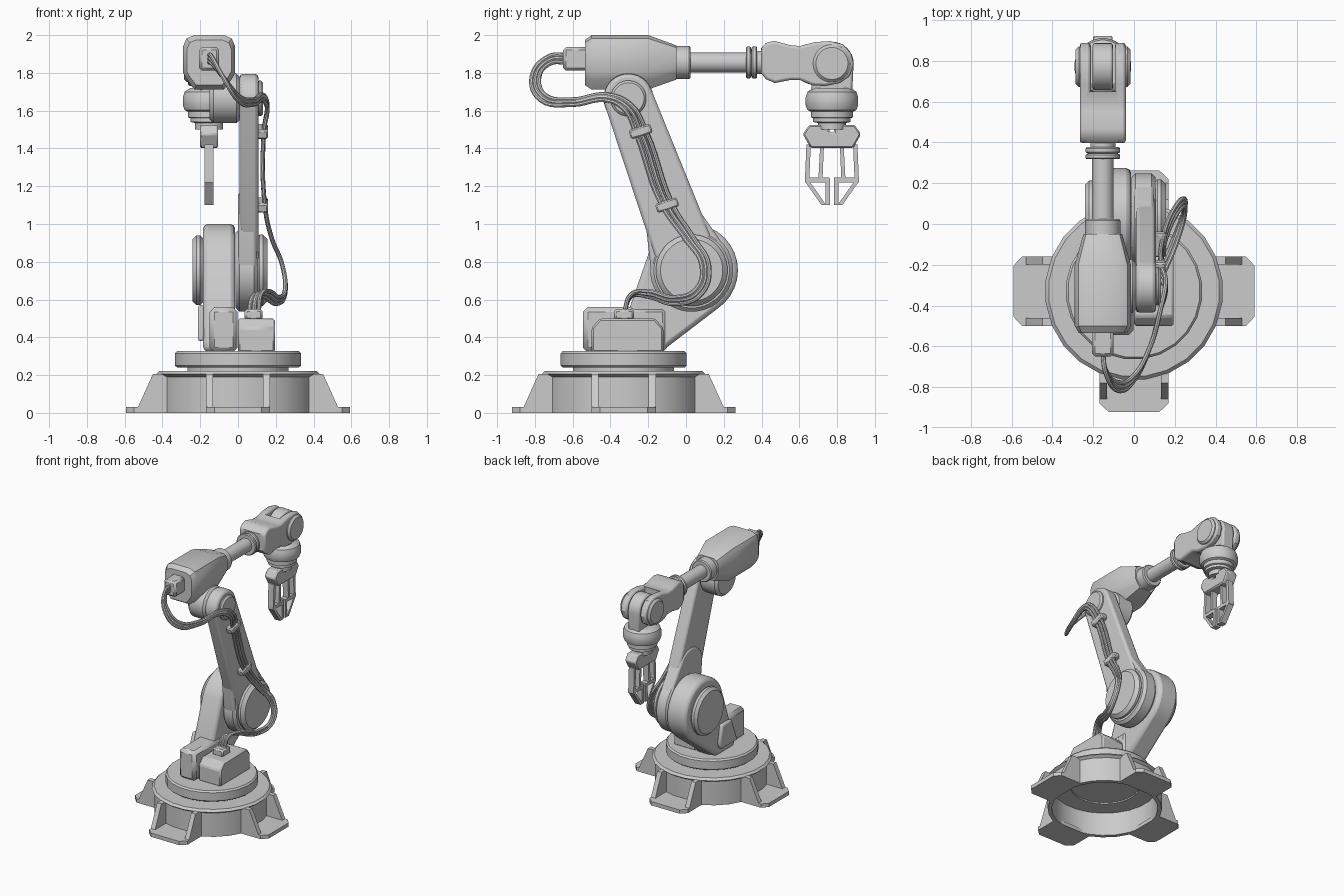
import bpy, bmesh, math
from mathutils import Vector, Matrix
from mathutils.geometry import convex_hull_2d

if "Cube" in bpy.data.objects:
    bpy.data.objects.remove(bpy.data.objects["Cube"])

metal = bpy.data.materials.new("light_grey")
metal.diffuse_color = (0.6, 0.6, 0.6, 1)
metal.use_nodes = True
metal.node_tree.nodes["Principled BSDF"].inputs["Base Color"].default_value = metal.diffuse_color
CX, CY = -0.153, -0.33      # forearm centre line (x), turntable centre (y)


def shade(ob):
    for o in bpy.context.selected_objects:
        o.select_set(False)
    ob.select_set(True)
    bpy.context.view_layer.objects.active = ob
    bpy.ops.object.shade_smooth_by_angle(angle=math.radians(32))


def finish(name, bm, bevel=0, seg=2):
    bmesh.ops.remove_doubles(bm, verts=bm.verts, dist=1e-5)
    bmesh.ops.recalc_face_normals(bm, faces=bm.faces)
    me = bpy.data.meshes.new(name)
    bm.to_mesh(me)
    bm.free()
    me.materials.append(metal)
    ob = bpy.data.objects.new(name, me)
    bpy.context.collection.objects.link(ob)
    shade(ob)
    if bevel:
        m = ob.modifiers.new("bevel", 'BEVEL')
        m.width, m.segments, m.limit_method = bevel, seg, 'ANGLE'
        m.angle_limit = math.radians(40)
    return ob


def loft(bm, rings):
    """Skin a stack of equal rings and cap both ends."""
    vs = [[bm.verts.new(p) for p in r] for r in rings]
    n = len(vs[0])
    for a, b in zip(vs, vs[1:]):
        for i in range(n):
            bm.faces.new((a[i], a[(i + 1) % n], b[(i + 1) % n], b[i]))
    bm.faces.new(vs[0])
    bm.faces.new(vs[-1])


def prism(name, outlines, x0, x1, bevel=0, seg=2):
    """Extrude (y, z) outlines along x."""
    bm = bmesh.new()
    for o in outlines:
        loft(bm, [[(x, y, z) for y, z in o] for x in (x0, x1)])
    return finish(name, bm, bevel, seg)


def box(name, x0, x1, y0, y1, z0, z1, bevel=0, seg=1):
    return prism(name, [[(y0, z0), (y1, z0), (y1, z1), (y0, z1)]], x0, x1, bevel, seg)


def lathe(name, prof, at, axis=(0, 0, 1), n=32):
    """Spin (radius, height) points about an axis."""
    bm = bmesh.new()
    rot = Vector((0, 0, 1)).rotation_difference(Vector(axis)).to_matrix()
    rings = [[bm.verts.new(Vector(at) + rot @ Vector((r * math.cos(t), r * math.sin(t), h)))
              for t in (2 * math.pi * (i + .5) / n for i in range(n))] if r else
             [bm.verts.new(Vector(at) + rot @ Vector((0, 0, h)))] for r, h in prof]
    for a, b in zip(rings, rings[1:]):
        for i in range(n):
            j = (i + 1) % n
            q = [a[i % len(a)], a[j % len(a)], b[j % len(b)], b[i % len(b)]]
            bm.faces.new(list(dict.fromkeys(q)))
    return finish(name, bm)


def disc(name, r, x0, x1, y, z, c=0.015, n=32):
    """Cylinder along x with chamfered rims."""
    lathe(name, [(0, x0), (r - c, x0), (r, x0 + c), (r, x1 - c), (r - c, x1), (0, x1)],
          (0, y, z), (1, 0, 0), n)


def circle(y, z, r, n=32):
    return [(y + r * math.cos(2 * math.pi * i / n), z + r * math.sin(2 * math.pi * i / n))
            for i in range(n)]


def hull(pts):
    v = [Vector(p) for p in pts]
    return [tuple(v[i]) for i in convex_hull_2d(v)]


# Hollow base drum and turntable
lathe("base_drum", [(0, .222), (.42, .222), (.437, .205), (.415, .19), (.415, 0),
                    (.385, 0), (.385, .185), (.25, .185), (.25, .195), (0, .195)], (0, CY, 0), n=24)
lathe("turntable_neck", [(0, .2), (.27, .2), (.27, .25), (0, .25)], (0, CY, 0), n=24)
lathe("turntable", [(0, .24), (.325, .24), (.336, .25), (.336, .315), (.325, .327), (0, .327)],
      (0, CY, 0), n=24)

# Four feet, each a chamfered plate with two ribs
for k in range(4):
    bm = bmesh.new()
    plate = [(.37, -.17), (.55, -.17), (.592, -.125), (.592, .125), (.55, .17), (.37, .17)]
    loft(bm, [[(x, y, z) for x, y in plate] for z in (0, .03)])
    for y in (-.17, .132):
        rib = [(.37, .03), (.53, .03), (.45, .207), (.37, .207)]
        loft(bm, [[(x, yy, z) for x, z in rib] for yy in (y, y + .038)])
    bm.transform(Matrix.Translation((0, CY, 0)) @ Matrix.Rotation(k * math.pi / 2, 4, 'Z'))
    finish("foot_%d" % (k + 1), bm)

# Turret housings
box("turret_housing", -.15, -.002, -.545, -.10, .32, .56, .025)
prism("cable_housing", [[(-.50, .32), (-.12, .32), (-.12, .45), (-.165, .5), (-.455, .5), (-.5, .45)]],
      0, .195, .01, 1)
box("cable_socket", .035, .13, -.38, -.275, .49, .55, .012)

# Lower link with shoulder joint
SY, SZ, EY, EZ = .03, .755, -.305, 1.665
prism("lower_link", [hull(circle(SY, SZ, .245) + [(-.36, .325), (-.36, .38), (-.13, .325), (-.10, .36)])],
      -.185, -.015, .025)
prism("link_side_plate", [[(-.35, .38), (-.15, .38), (-.13, .42), (-.16, .57), (-.28, .57), (-.34, .42)]],
      -.212, -.18, .012)
disc("shoulder_cap_left", .185, -.24, -.18, SY, SZ, .02)
disc("shoulder_cap_right", .19, .09, .157, SY, SZ, .025)
disc("shoulder_disc", .22, -.012, .105, SY, SZ, .02)

# Upper arm, flared where it meets the shoulder
prism("upper_arm", [hull(circle(EY, EZ, .13) + circle(-.02, .89, .158))], .008, .108, .018)
prism("upper_arm_flare", [hull(circle(SY, SZ, .215) + circle(-.07, 1.02, .145))], 0, .098, .015)

# Elbow joint
disc("elbow_stub", .132, -.15, .012, EY, EZ, .02)
disc("elbow_cap", .095, .1, .133, EY, EZ, .012)

# Forearm housing lofted along y
bm = bmesh.new()
rings = []
for y, w, z0, z1, c in ((-.535, .118, 1.735, 1.975, .05), (-.5, .138, 1.712, 2.0, .06),
                        (-.20, .138, 1.712, 2.0, .06), (-.05, .095, 1.765, 1.945, .04)):
    k = c * .3
    right = [(w - c, z0), (w - k, z0 + c - k * .3), (w, z0 + c * 1.5), (w, z1 - c),
             (w - k, z1 - k), (w - c, z1)]
    rings.append([(CX + x, y, z) for x, z in right] + [(CX - x, y, z) for x, z in right[::-1]])
loft(bm, rings)
finish("forearm_housing", bm)
box("rear_plug", CX - .053, CX + .053, -.65, -.52, 1.812, 1.936, .015)

# Forearm tube with collars
FZ = 1.855
lathe("forearm_tube", [(0, -.06), (.08, -.06), (.087, -.05), (.087, .017), (.08, .025), (.053, .025),
                       (.053, .318), (.08, .318), (.086, .324), (.086, .338), (.08, .344), (.07, .346),
                       (.08, .348), (.086, .354), (.086, .37), (.08, .377), (.062, .377), (.062, .43),
                       (0, .43)], (CX, 0, FZ), (0, 1, 0), 24)

# Wrist body: solid rear half and a fork of two prongs
WY, WZ = .7725, 1.85
rear = [(.603, 1.762), (.55, 1.762), (.471, 1.746), (.423, 1.767), (.397, 1.80),
        (.397, 1.93), (.423, 1.958), (.466, 1.97), (.55, 1.947), (.603, 1.942)]
front = [(.683, 1.963), (.762, 1.968), (.83, 1.952), (.873, 1.905), (.889, 1.847),
         (.868, 1.783), (.815, 1.746), (.735, 1.73), (.667, 1.735)]
prism("wrist_body", [rear + [(.65, 1.955), (.65, 1.74)]], -.23, -.08)
for side, a, b in (("left", -.266, -.212), ("right", -.094, -.04)):
    prism("wrist_prong_" + side, [rear + front], a, b, .014)
disc("wrist_cap_left", .1, -.286, -.25, WY, WZ, .015)
disc("wrist_cap_right", .1, -.056, -.018, WY, WZ, .015)
prism("wrist_link", [hull(circle(WY, WZ, .115) + [(.665, 1.70), (.88, 1.70)])],
      CX - .05, CX + .05, .012)

# Wrist rotator
lathe("wrist_rotator", [(0, 1.5), (.075, 1.5), (.075, 1.535), (.1, 1.54), (.1, 1.56), (.112, 1.565),
                        (.112, 1.595), (.13, 1.603), (.14, 1.63), (.14, 1.67), (.13, 1.70),
                        (.1, 1.72), (0, 1.72)], (CX, WY, 0))

# Gripper palm with a notch, then two framed fingers
half = [(.012, 1.485), (.012, 1.525), (.12, 1.525), (.154, 1.475), (.112, 1.402)]
prism("gripper_palm", [[(WY + y, z) for y, z in half] + [(WY - y, z) for y, z in half[::-1]]],
      CX - .048, CX + .048, .008, 1)
bars = [[(.112, 1.42), (.135, 1.42), (.143, 1.23), (.12, 1.23)],      # outer bar
        [(.042, 1.42), (.062, 1.42), (.072, 1.23), (.05, 1.23)],      # inner bar
        [(.012, 1.245), (.143, 1.245), (.143, 1.22), (.012, 1.22)],   # cross bar
        [(.143, 1.225), (.118, 1.225), (.03, 1.10), (.055, 1.10)],    # slanted tip
        [(.01, 1.24), (.034, 1.24), (.034, 1.10), (.01, 1.10)]]       # grip plate
for side, s in (("rear", -1), ("front", 1)):
    prism("finger_" + side, [[(WY + s * y, z) for y, z in b] for b in bars], CX - .024, CX + .024)

# Three cables: centre path (x, y, z) and spread direction
path = [(-.153, -.63, 1.875, 0, 0, .02), (-.14, -.72, 1.87, 0, -.005, .018),
        (-.08, -.797, 1.78, 0, -.02, 0), (0, -.755, 1.668, 0, -.012, -.014),
        (.08, -.6, 1.645, 0, 0, -.014), (.13, -.42, 1.67, 0, 0, -.015),
        (.155, -.31, 1.62, 0, -.02, -.01), (.137, -.24, 1.49, 0, -.03, 0),
        (.142, -.10, 1.10, 0, -.03, 0), (.18, .02, .92, 0, -.025, 0),
        (.235, .102, .78, 0, -.02, 0), (.25, .07, .645, 0, -.014, .014),
        (.21, -.06, .595, .01, 0, .018), (.15, -.2, .63, .015, 0, .014),
        (.1, -.29, .622, .022, 0, .006), (.083, -.327, .53, .026, 0, 0)]
for k in (-1, 0, 1):
    cu = bpy.data.curves.new("cable", 'CURVE')
    cu.dimensions, cu.bevel_depth, cu.bevel_resolution, cu.resolution_u = '3D', .012, 2, 6
    sp = cu.splines.new('BEZIER')
    sp.bezier_points.add(len(path) - 1)
    for bp, (x, y, z, dx, dy, dz) in zip(sp.bezier_points, path):
        bp.co = (x + k * dx, y + k * dy, z + k * dz)
        bp.handle_left_type = bp.handle_right_type = 'AUTO'
    cu.materials.append(metal)
    ob = bpy.data.objects.new("cable_%d" % (k + 2), cu)
    bpy.context.collection.objects.link(ob)
    shade_sel = [o.select_set(False) for o in bpy.context.selected_objects]
    ob.select_set(True)
    bpy.context.view_layer.objects.active = ob
    bpy.ops.object.convert(target='MESH')
    shade(bpy.context.object)

# Cable clips on the upper arm
for name, y, z in (("upper_clip", -.24, 1.49), ("lower_clip", -.10, 1.10)):
    t = math.radians(18)
    c = [(y + a * math.cos(t) - b * math.sin(t), z + a * math.sin(t) + b * math.cos(t))
         for a, b in ((-.06, -.025), (.06, -.025), (.06, .025), (-.06, .025))]
    prism(name, [c], .1, .158, .008, 1)
